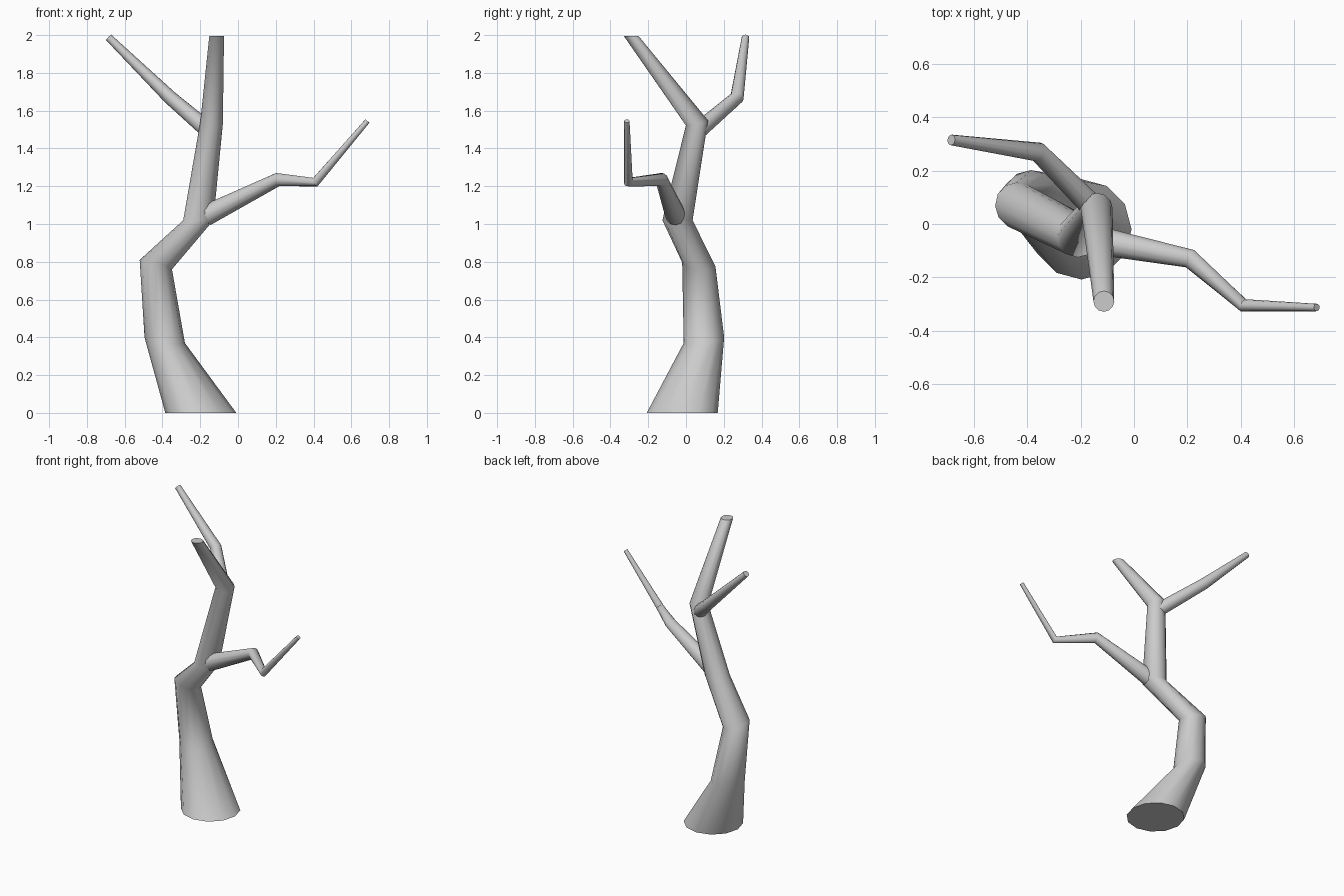
import bpy, bmesh, math
from mathutils import Vector

SIDES = 12
UP = Vector((0, 0, 1))

cube = bpy.data.objects.get("Cube")
if cube:
    bpy.data.objects.remove(cube, do_unlink=True)

bark = bpy.data.materials.new("grey bark")
bark.use_nodes = True
colour = (0.6, 0.6, 0.6, 1)
bark.diffuse_color = colour
bark.node_tree.nodes["Principled BSDF"].inputs["Base Color"].default_value = colour


def limb(name, path):
    """Tapered tube through (centre, radius, optional ring normal) stations."""
    centres = [Vector(s[0]) for s in path]
    steps = [(b - a).normalized() for a, b in zip(centres, centres[1:])]
    bm = bmesh.new()
    rings = []
    for i, station in enumerate(path):
        # Rings sit on the bisecting plane unless a normal is given
        bisector = steps[max(i - 1, 0)] + steps[min(i, len(steps) - 1)]
        n = Vector(station[2] if len(station) > 2 else bisector).normalized()
        u = Vector((0, 1, 0)).cross(n).normalized()
        v = n.cross(u)
        ring = []
        for k in range(SIDES):
            a = math.tau * k / SIDES
            ring.append(bm.verts.new(centres[i] + station[1] * (u * math.cos(a) + v * math.sin(a))))
        rings.append(ring)
    for low, high in zip(rings, rings[1:]):
        for k in range(SIDES):
            j = (k + 1) % SIDES
            bm.faces.new((low[k], low[j], high[j], high[k]))
    bm.faces.new(rings[0][::-1])
    bm.faces.new(rings[-1])
    bmesh.ops.recalc_face_normals(bm, faces=bm.faces)
    mesh = bpy.data.meshes.new(name)
    bm.to_mesh(mesh)
    bm.free()
    mesh.materials.append(bark)
    obj = bpy.data.objects.new(name, mesh)
    bpy.context.collection.objects.link(obj)
    bpy.ops.object.select_all(action="DESELECT")
    obj.select_set(True)
    bpy.context.view_layer.objects.active = obj
    bpy.ops.object.shade_smooth_by_angle(angle=math.radians(50))


# Crooked trunk with a level foot and a level cut top
limb("trunk", [
    ((-0.197, -0.02, 0), 0.188, UP),
    ((-0.388, 0.095, 0.385), 0.108, (0.14, -0.14, 1)),
    ((-0.435, 0.068, 0.785), 0.089, (0.29, 0.14, 1)),
    ((-0.21, -0.045, 1.02), 0.08, UP),
    ((-0.14, 0.058, 1.535), 0.06),
    ((-0.113, -0.29, 1.995), 0.039, UP),
])

# Lower branch reaching left and forward
limb("lower_branch", [
    ((-0.17, -0.055, 1.045), 0.056),
    ((0.21, -0.13, 1.235), 0.036),
    ((0.41, -0.305, 1.222), 0.025),
    ((0.685, -0.313, 1.545), 0.014),
])

# Upper branch reaching right and backward
limb("upper_branch", [
    ((-0.15, 0.06, 1.49), 0.045),
    ((-0.36, 0.27, 1.67), 0.037),
    ((-0.685, 0.315, 1.988), 0.02),
])
